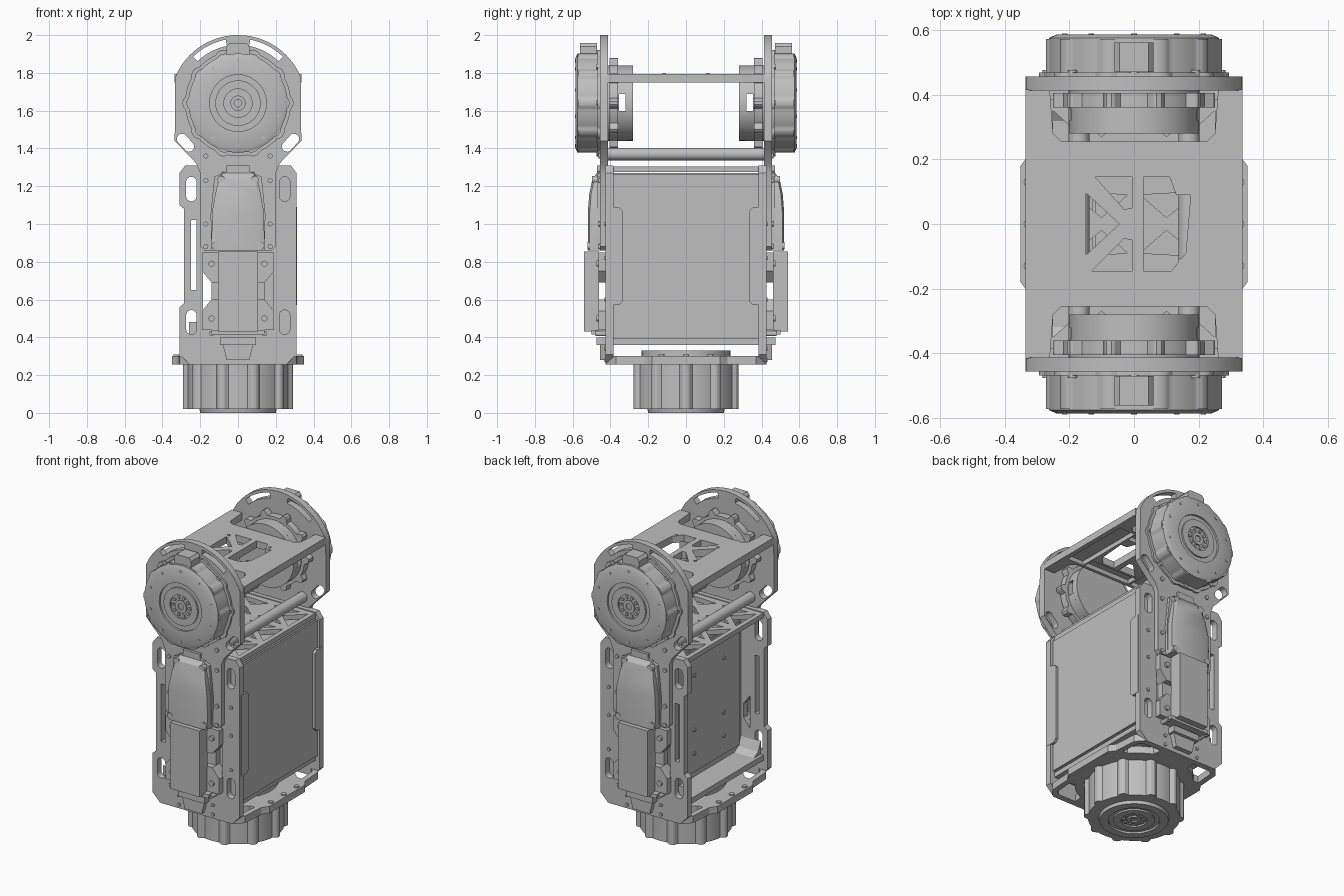
import bpy, bmesh
from math import sin, cos, pi, radians

cube = bpy.data.objects.get("Cube")
if cube:
    bpy.data.objects.remove(cube)

grey = bpy.data.materials.new("machined grey")
grey.use_nodes = True
grey.diffuse_color = (0.52, 0.52, 0.52, 1)
grey.node_tree.nodes["Principled BSDF"].inputs["Base Color"].default_value = grey.diffuse_color
parts = []

# Placements: (u, v, w) to world, w is the thickness direction
along_x = lambda u, v, w: (w, u, v)
along_y = lambda u, v, w: (u, w, v)
along_z = lambda u, v, w: (u, v, w)


def finish(name, bm, place):
    for v in bm.verts:
        v.co = place(*v.co)
    bmesh.ops.remove_doubles(bm, verts=bm.verts, dist=0.0002)
    bmesh.ops.recalc_face_normals(bm, faces=bm.faces)
    mesh = bpy.data.meshes.new(name)
    bm.to_mesh(mesh)
    bm.free()
    mesh.materials.append(grey)
    ob = bpy.data.objects.new(name, mesh)
    bpy.context.collection.objects.link(ob)
    parts.append(ob)


def plate(name, shapes, a, b, place):
    """Flat outline with holes, extruded from a to b."""
    cu = bpy.data.curves.new(name, 'CURVE')
    cu.dimensions, cu.fill_mode, cu.extrude = '2D', 'BOTH', abs(b - a) / 2
    for pts in shapes:
        sp = cu.splines.new('POLY')
        sp.points.add(len(pts) - 1)
        for p, q in zip(sp.points, pts):
            p.co = (q[0], q[1], 0, 1)
        sp.use_cyclic_u = True
    tmp = bpy.data.objects.new("temp", cu)
    bpy.context.collection.objects.link(tmp)
    dg = bpy.context.evaluated_depsgraph_get()
    mesh = bpy.data.meshes.new_from_object(tmp.evaluated_get(dg))
    bm = bmesh.new()
    bm.from_mesh(mesh)
    bpy.data.objects.remove(tmp)
    bpy.data.meshes.remove(mesh)
    mid = (a + b) / 2
    finish(name, bm, lambda u, v, w: place(u, v, w + mid))


def lathe(name, profile, place):
    bm = bmesh.new()
    vs = [bm.verts.new((r, 0, w)) for r, w in profile]
    es = [bm.edges.new(e) for e in zip(vs, vs[1:])]
    bmesh.ops.spin(bm, geom=vs + es, cent=(0, 0, 0), axis=(0, 0, 1), angle=2 * pi, steps=64)
    finish(name, bm, place)


def loft(name, sections, place):
    """Closed skin through outlines of equal length."""
    bm = bmesh.new()
    rings = [[bm.verts.new(p) for p in ring] for ring in sections]
    for low, high in zip(rings, rings[1:]):
        for i in range(len(low)):
            bm.faces.new((low[i - 1], low[i], high[i], high[i - 1]))
    bm.faces.new(rings[0])
    bm.faces.new(rings[-1])
    finish(name, bm, place)


def arc(r, start, end, n, u=0, v=0):
    steps = [radians(start + (end - start) * i / n) for i in range(n + 1)]
    return [(u + r * cos(t), v + r * sin(t)) for t in steps]


def circle(r, u=0, v=0, n=48):
    return arc(r, 0, 360, n, u, v)[:-1]


def rect(u0, u1, v0, v1):
    return [(u0, v0), (u1, v0), (u1, v1), (u0, v1)]


def slot(u, v, length, width, angle=90):
    h, t = (length - width) / 2, radians(angle)
    du, dv = h * cos(t), h * sin(t)
    return (arc(width / 2, angle - 90, angle + 90, 8, u + du, v + dv)
            + arc(width / 2, angle + 90, angle + 270, 8, u - du, v - dv))


def flip(pts):
    return [(-u, v) for u, v in reversed(pts)]


def sym(half):
    return half + flip(half)


def both(*shapes):
    return [s for p in shapes for s in (p, flip(p))]


def eared(lo, hi, n=10):
    """Round outline with narrow screw ears."""
    pts = []
    for i in range(n * 20):
        t = 2 * pi * i / (n * 20)
        r = lo + (hi - lo) * min(1, max(0, 2 * cos(n * t) - 0.8))
        pts.append((r * cos(t), r * sin(t)))
    return pts


def ring_of(r, n, size, phase=0):
    return [circle(size, u, v, 12) for u, v in arc(r, phase, phase + 360, n)[:-1]]


HUB = [(0, -.012), (.02, -.012), (.02, -.004), (.04, -.004), (.04, -.012), (.075, -.012),
       (.075, -.002), (.12, -.002), (.12, -.012), (.15, -.012), (.15, 0)]


def motor_face(name, top, tail, place):
    lathe(name + "_face", [(r, top + d) for r, d in HUB + tail], place)
    plate(name + "_hub_screws", ring_of(.058, 10, .01), top - .015, top - .005, place)


for s, side in ((-1, "front"), (1, "back")):
    def put(u, v, w, s=s):
        return (u, s * w, v)

    def axle(u, v, w, s=s):
        return (u, s * w, v + 1.64)

    # Lower frame wall
    wall = [(-.26, .26), (-.31, .31), (-.31, .56), (-.285, .58), (-.285, 1.08), (-.31, 1.1),
            (-.31, 1.27), (-.28, 1.31), (.28, 1.31), (.31, 1.27), (.31, .31), (.26, .26)]
    window = [(-.185, .54), (-.14, .6), (-.14, .69), (-.185, .75)]
    plate(side + "_frame_wall", [wall, rect(-.25, -.22, .65, 1.02)]
          + both(slot(.247, 1.185, .13, .056), slot(.247, .48, .13, .056), window), .385, .425, put)
    bolts = [circle(.011, x, z, 12) for x in (-.12, .12) for z in (.28, .34)]
    bolts += [circle(.011, .25, z, 12) for z in (.6, .82, 1.0)]
    plate(side + "_frame_screws", bolts, .42, .432, put)

    # Shoulder plate with round head and narrow neck
    head = [(.18, .86), (.2, .88), (.2, 1.27), (.22, 1.32), (.335, 1.44)]
    head += arc(.36, 22, 90, 24, 0, 1.64)
    vent = arc(.342, 46, 79, 14, 0, 1.64) + arc(.308, 79, 46, 14, 0, 1.64)
    plate(side + "_shoulder_plate", [sym(head)]
          + both(vent, slot(.278, 1.43, .11, .055, 48)), .413, .455, put)
    ears = [circle(.013, x, z, 12) for x in (-.17, .17) for z in (.88, 1.0, 1.23, 1.36)]
    plate(side + "_shoulder_screws", ears, .45, .463, put)

    # Shoulder motor
    name = side + "_motor"
    plate(name + "_flange", [eared(.28, .293)], .45, .468, axle)
    plate(name + "_body", [eared(.262, .272)], .46, .572, axle)
    motor_face(name, .585, [(.24, 0), (.262, -.01), (.262, -.015)], axle)
    plate(name + "_rim_screws", ring_of(.225, 10, .009, 18), .58, .588, axle)
    plate(name + "_outer_screws", ring_of(.268, 8, .014), .46, .475, axle)
    plate(name + "_cable_tab", [sym([(.06, .25), (.06, .3), (.045, .318)])], .47, .56, axle)
    plate(name + "_inner_flange", [eared(.22, .25)], .36, .405, axle)
    plate(name + "_inner_drum", [circle(.2)], .355, .42, axle)
    plate(name + "_inner_cap", [circle(.2)], .28, .32, axle)
    plate(name + "_inner_segments", [arc(.2, 14, 166, 24), arc(.2, 192, 348, 24)],
          .315, .36, axle)

    # Limb cover: wide base with a faceted hood that slopes to the top
    plate(side + "_cover_base", [sym([(.14, .86), (.145, 1.05), (.125, 1.25), (.06, 1.28),
                                      (.06, 1.31)])], .45, .472, put)
    hood = []
    for z, wide, flat, deep in ((.86, .14, .108, .52), (1.06, .138, .106, .52),
                                (1.16, .12, .1, .512), (1.24, .102, .09, .495),
                                (1.275, .085, .08, .468)):
        half = [(wide, .455, z), (wide, deep - .01, z), (flat, deep, z)]
        hood.append(half + [(-x, y, z) for x, y, z in reversed(half)])
    loft(side + "_cover_hood", hood, lambda u, v, w, s=s: (u, s * v, w))
    plate(side + "_cover_screws", [circle(.02, x, z, 16) for x, z in
          ((-.12, .885), (.12, .885))], .5, .522, put)
    plate(side + "_cover_top_screws", [circle(.02, x, 1.235, 16) for x in (-.09, .09)],
          .47, .498, put)

    # Lower cover on a two part bracket that leaves a side opening
    upper = [(.19, .85), (.19, .75), (.14, .69)]
    lower = [(.19, .44), (.19, .54), (.14, .6)]
    plate(side + "_bracket", [sym(upper), sym(lower)], .42, .462, put)
    plate(side + "_bracket_screws", [circle(.016, x, z, 16) for x in (-.14, .14)
          for z in (.5, .79)], .455, .475, put)
    plate(side + "_lower_cover", [rect(-.105, .105, .43, .855)], .46, .54, put)
    plate(side + "_cover_lip", [rect(-.14, .14, .415, .44)], .425, .5, put)
    plate(side + "_connector", [rect(-.095, .095, .36, .4)], .42, .475, put)
    plate(side + "_connector_plug", [sym([(.06, .28), (.08, .36)])], .42, .455, put)
    plate(side + "_standoffs", [circle(.014, x, .42, 12) for x in (-.14, .14)], .42, .48, put)

    # Battery clamp on the closed side
    clamp = [(.335, .59), (.355, .57), (.41, .57), (.41, 1.09), (.355, 1.09), (.335, 1.07)]
    plate(side + "_battery_clamp", [[(s * y, z) for y, z in clamp]], .27, .312, along_x)

# Upper bridge: thin skin with motor notches and truss openings, ribs below
quarter = [(.335, .415), (.26, .415), (.25, .28), (.225, .255)]
bridge = quarter + flip(quarter)
bridge += [(u, -v) for u, v in reversed(bridge)]
openings = [[(-.148, .095), (-.148, -.095), (-.045, 0)],
            [(-.12, .145), (-.006, .145), (-.006, .05), (-.03, .045)],
            [(-.13, -.145), (-.006, -.145), (-.006, -.05), (-.03, -.045)],
            [(.03, .145), (.11, .145), (.13, .09), (.175, .09), (.16, -.09), (.115, -.145),
             (.03, -.145)]]
plate("bridge_skin", [bridge] + openings, 1.778, 1.795, along_z)
plate("bridge_ribs", [bridge, rect(.19, .305, -.235, .235), rect(-.305, -.165, -.235, .235),
                      rect(-.15, .18, .16, .235), rect(-.15, .18, -.235, -.16)] + openings,
      1.75, 1.78, along_z)
plate("bridge_screws", [circle(.009, x, y, 12) for x in (-.146, .146) for y in (-.115, .115)],
      1.79, 1.799, along_z)

# Cross rods under the bridge
plate("cross_rods", [circle(.033, x, 1.37, 24) for x in (-.17, .17)], -.42, .42, along_y)

# Frame top with truss openings
truss = [rect(-.28, .28, -.39, .39)]
for y in (-.25, 0, .25):
    truss += both([(.25, y - .1), (.25, y + .1), (.14, y)],
                  [(.02, y + .09), (.2, y + .1), (.1, y + .02)],
                  [(.02, y - .09), (.1, y - .02), (.2, y - .1)])
plate("frame_top", truss, 1.275, 1.305, along_z)

# Battery box, its side panels and shelf
plate("battery_box", [rect(-.12, .285, -.385, .385)], .39, 1.27, along_z)
plate("battery_outer_panel", [rect(-.383, .383, .395, 1.265)], .28, .295, along_x)
plate("battery_inner_panel", [rect(-.36, .3, .43, 1.22)], -.128, -.118, along_x)
plate("inner_panel_screws", [circle(.012, y, z, 12) for y in (-.2, .1) for z in (.55, .7, 1.05)],
      -.135, -.125, along_x)
plate("battery_shelf", [rect(-.28, .28, -.39, .39)], .36, .395, along_z)
for s in (-1, 1):
    fillet = [(s * .387, .39), (s * .387, .48), (s * .36, .42), (s * .31, .39)]
    plate("shelf_fillet", [fillet], -.26, -.12, along_x)

# Base plate with side ears and corner openings
ear = [(.26, .425), (.31, .37), (.32, .22), (.35, .18)]
half = ear + [(u, -v) for u, v in reversed(ear)]
base = half + [(-u, -v) for u, v in half]
corner = [(.25, .24), (.285, .24), (.275, .36), (.25, .385), (.12, .385), (.13, .33), (.2, .29)]
holes = both(corner, [(u, -v) for u, v in corner])
plate("base_plate", [base] + holes, .255, .3, along_z)
plate("base_ear_screws", [circle(.016, x, y, 12) for x in (-.325, .325) for y in (-.13, 0, .13)],
      .295, .308, along_z)

# Base motor
down = lambda u, v, w: (u, v, -w)
plate("base_motor_body", [eared(.268, .29)], -.258, -.02, down)
plate("base_motor_ring", [circle(.235), circle(.13)], .29, .33, along_z)
plate("base_motor_core", [circle(.14)], .25, .315, along_z)
motor_face("base_motor", 0, [(.2, 0), (.205, -.025)], down)

# Smooth round walls, keep edges sharp
bpy.ops.object.select_all(action='DESELECT')
for ob in parts:
    ob.select_set(True)
bpy.context.view_layer.objects.active = parts[0]
bpy.ops.object.shade_smooth_by_angle(angle=radians(25))
